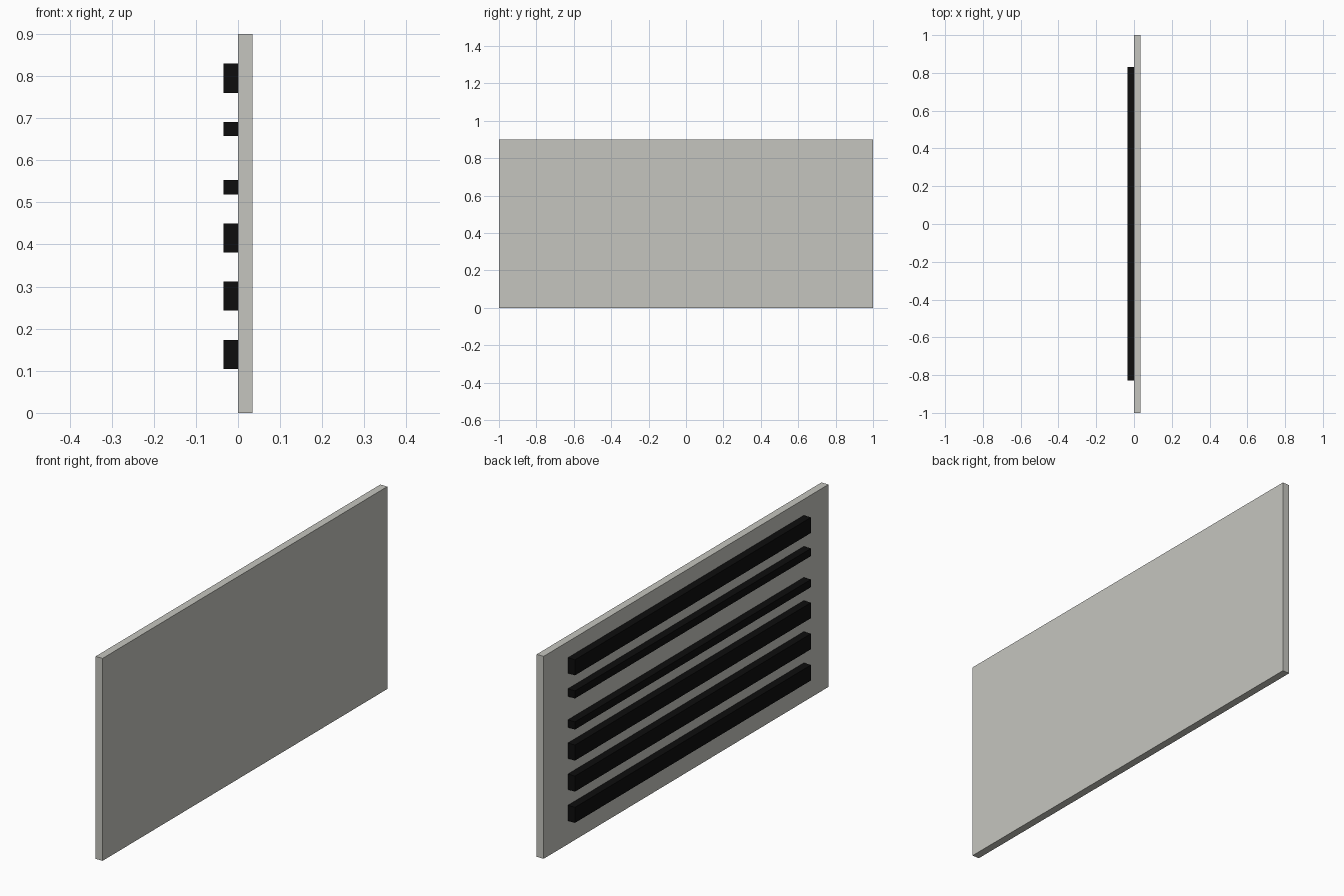
import bpy

if "Cube" in bpy.data.objects:
    bpy.data.objects.remove(bpy.data.objects["Cube"])


def material(name, color):
    m = bpy.data.materials.new(name)
    m.diffuse_color = (*color, 1.0)
    m.use_nodes = True
    m.node_tree.nodes["Principled BSDF"].inputs["Base Color"].default_value = m.diffuse_color
    return m


def box(name, x, y, z, mat):
    """Box from (min, max) ranges on each axis."""
    bpy.ops.mesh.primitive_cube_add(
        size=1, location=[(a + b) / 2 for a, b in (x, y, z)])
    ob = bpy.context.object
    ob.name = name
    ob.scale = [b - a for a, b in (x, y, z)]
    bpy.ops.object.transform_apply(location=False, rotation=False, scale=True)
    ob.data.materials.append(mat)
    return ob


grey = material("warm light grey", (0.56, 0.56, 0.52))
black = material("black", (0.004, 0.004, 0.004))

# Upright panel
box("panel", (0.0, 0.034), (-1, 1), (0, 0.9), grey)

# Horizontal bars on the left face: (bottom, top), wide and narrow
bars = [(0.104, 0.173), (0.243, 0.312), (0.381, 0.45),
        (0.519, 0.553), (0.657, 0.691), (0.76, 0.829)]
for i, z in enumerate(bars, 1):
    box(f"bar_{i}", (-0.035, 0.0), (-0.828, 0.83), z, black)
